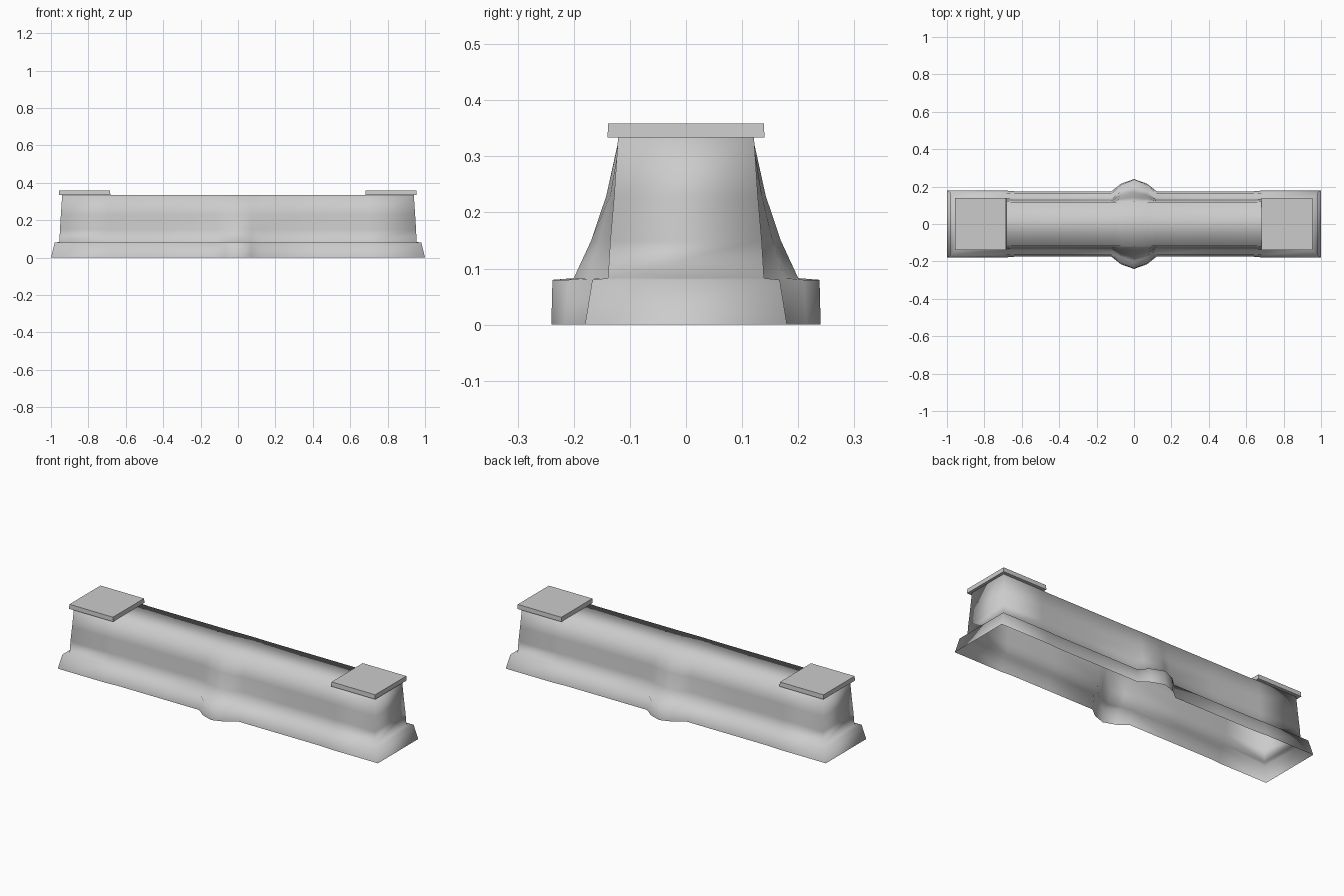
import bpy, bmesh

if "Cube" in bpy.data.objects:
    bpy.data.objects.remove(bpy.data.objects["Cube"])

# Stations along x: (position, bulge weight); the ends are set per ring
HALF = [(0.70, 0), (0.64, 0), (0.40, 0), (0.12, 0), (0.07, 0.62)]
STATIONS = [(-x, w) for x, w in HALF] + [(0, 1)] + [(x, w) for x, w in reversed(HALF)]

# Rings from the ground up: z, end x, pier half width, wall half width, buttress bulge
RINGS = [
    (0.000, 1.000, 0.180, 0.175, 0.065),
    (0.080, 0.980, 0.167, 0.163, 0.075),
    (0.083, 0.955, 0.139, 0.137, 0.063),
    (0.150, 0.952, 0.135, 0.131, 0.038),
    (0.230, 0.947, 0.128, 0.124, 0.018),
    (0.335, 0.940, 0.121, 0.117, 0.002),
]


def ring_points(z, end, pier, wall, bulge):
    side = [(-end, pier)]
    side += [(x, (pier if abs(x) > 0.66 else wall) + bulge * w) for x, w in STATIONS]
    side += [(end, pier)]
    return [(x, -y, z) for x, y in side] + [(x, y, z) for x, y in reversed(side)]


def new_object(name, bm):
    mesh = bpy.data.meshes.new(name)
    bm.to_mesh(mesh)
    bm.free()
    obj = bpy.data.objects.new(name, mesh)
    bpy.context.collection.objects.link(obj)
    return obj


# Wall shell: flared plinth, tapering wall and central buttresses, open underneath
bm = bmesh.new()
rings = [[bm.verts.new(p) for p in ring_points(*r)] for r in RINGS]
n = len(rings[0])
for low, high in zip(rings, rings[1:]):
    for i in range(n):
        j = (i + 1) % n
        bm.faces.new((low[i], low[j], high[j], high[i]))
top = rings[-1]
for i in range(n // 2 - 1):
    bm.faces.new((top[i], top[i + 1], top[n - 2 - i], top[n - 1 - i]))
for f in bm.faces:
    f.smooth = True
new_object("parapet_wall", bm)

# Cap slabs on the end piers
for name, cx in (("left_cap", -0.82), ("right_cap", 0.818)):
    bm = bmesh.new()
    bmesh.ops.create_cube(bm, size=1)
    for v in bm.verts:
        shrink = 0.99 if v.co.z > 0 else 1
        v.co = (cx + v.co.x * 0.275 * shrink, v.co.y * 0.28 * shrink, 0.3465 + v.co.z * 0.025)
    new_object(name, bm)
